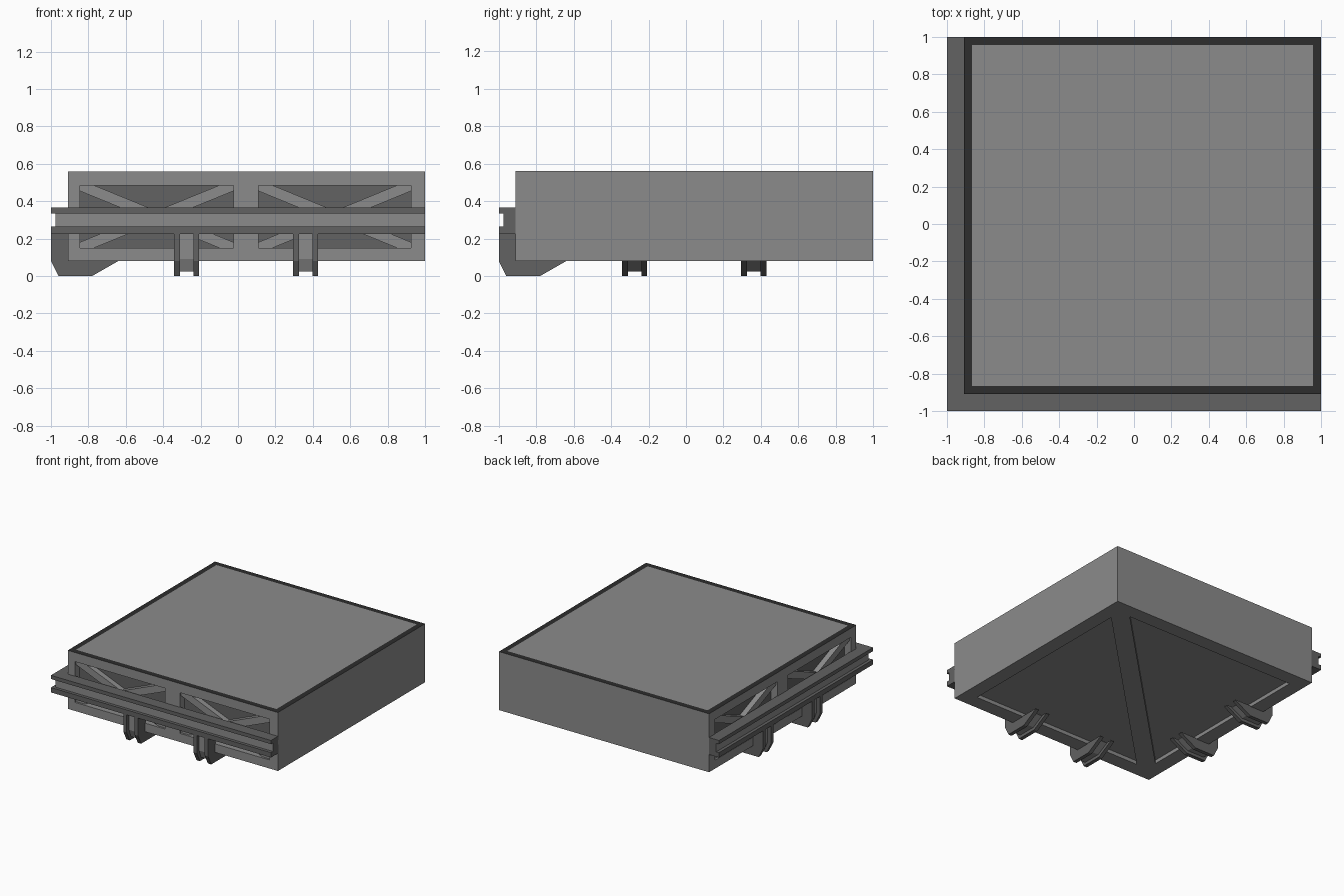
import bpy, bmesh
from mathutils import Vector

if "Cube" in bpy.data.objects:
    bpy.data.objects.remove(bpy.data.objects["Cube"])


def material(name, v):
    m = bpy.data.materials.new(name)
    m.diffuse_color = (v, v, v, 1)
    m.use_nodes = True
    m.node_tree.nodes["Principled BSDF"].inputs["Base Color"].default_value = m.diffuse_color
    return m


LIGHT = material("light_grey", 0.26)
MID = material("mid_grey", 0.122)
DARK = material("near_black", 0.026)


def add_prism(bm, pts, axis, lo, hi, swap=False):
    """Extrude a 2D outline along an axis; swap mirrors across the x=y diagonal."""
    def place(p, d):
        a, b = p
        v = {"x": (d, a, b), "y": (a, d, b), "z": (a, b, d)}[axis]
        return (v[1], v[0], v[2]) if swap else v
    low = [bm.verts.new(place(p, lo)) for p in pts]
    top = [bm.verts.new(place(p, hi)) for p in pts]
    n = len(pts)
    bm.faces.new(low[::-1])
    bm.faces.new(top)
    for i in range(n):
        j = (i + 1) % n
        bm.faces.new((low[i], low[j], top[j], top[i]))


def rect(a0, a1, b0, b1):
    return [(a0, b0), (a1, b0), (a1, b1), (a0, b1)]


def finish(bm, name, *mats):
    bmesh.ops.recalc_face_normals(bm, faces=bm.faces[:])
    me = bpy.data.meshes.new(name)
    bm.to_mesh(me)
    bm.free()
    for m in mats:
        me.materials.append(m)
    ob = bpy.data.objects.new(name, me)
    bpy.context.collection.objects.link(ob)
    return ob


WINDOWS = [(-0.845, -0.025), (0.11, 0.925)]
WZ0, WZ1 = 0.15, 0.485
SIDES = [("front", False), ("left", True)]

# Main block with a dark border on the roof
bm = bmesh.new()
add_prism(bm, rect(-0.91, 1, -0.91, 1), "z", 0.08, 0.56)
bmesh.ops.recalc_face_normals(bm, faces=bm.faces[:])
roof = [f for f in bm.faces if f.normal.z > 0.9]
for f in bmesh.ops.inset_region(bm, faces=roof, thickness=0.0625)["faces"]:
    f.material_index = 2
body = finish(bm, "main_block", LIGHT, MID, DARK)

# Cutter: window recesses on two sides, triangular recesses underneath
bm = bmesh.new()
for _, swap in SIDES:
    for a0, a1 in WINDOWS:
        add_prism(bm, rect(a0, a1, WZ0, WZ1), "y", -1.1, -0.85, swap)
    tri = [(-0.79, -0.69), (0.78, 0.88), (-0.79, 0.88)]
    add_prism(bm, tri, "z", 0.0, 0.11, swap)
cutter = finish(bm, "recess_cutter", LIGHT)
cutter.hide_render = True

mod = body.modifiers.new("recesses", "BOOLEAN")
mod.operation = "DIFFERENCE"
mod.solver = "EXACT"
mod.object = cutter
bpy.context.view_layer.objects.active = body
body.select_set(True)
bpy.ops.object.modifier_apply(modifier=mod.name)
bpy.data.objects.remove(cutter, do_unlink=True)

# Recess backs are mid grey
for p in body.data.polygons:
    c, n = p.center, p.normal
    if (n.y < -0.9 and abs(c.y + 0.85) < 0.01) or (n.x < -0.9 and abs(c.x + 0.85) < 0.01):
        p.material_index = 1

# Crossed braces inside each window
A, B = 0.075, 0.031
for side, swap in SIDES:
    bm = bmesh.new()
    for x0, x1 in WINDOWS:
        for (s, e), d in (((x0, x1), 0.0), ((x1, x0), 0.001)):
            a = A if e > s else -A
            pts = [(s, WZ1), (s + a, WZ1), (e, WZ0 + B), (e, WZ0), (e - a, WZ0), (s, WZ1 - B)]
            add_prism(bm, pts, "y", -0.895 + d, -0.845, swap)
    finish(bm, side + "_braces", LIGHT)

# Grooved rails along two sides: two flanges and a set-back web
for side, swap in SIDES:
    start = -0.91 if swap else -1.0
    bm = bmesh.new()
    for z0, z1 in ((0.225, 0.265), (0.335, 0.365)):
        add_prism(bm, rect(start, 1, z0, z1), "y", -1.0, -0.905, swap)
    finish(bm, side + "_rail_flanges", MID)
    bm = bmesh.new()
    add_prism(bm, rect(-0.91 if swap else -0.975, 1, 0.265, 0.335), "y", -0.975, -0.905, swap)
    bm.normal_update()
    for f in bm.faces:
        c = f.calc_center_median()
        if (c.y if swap else c.x) > 0.99:
            f.material_index = 1
    finish(bm, side + "_rail_web", LIGHT, MID)

# Hooked brackets under the rails: two cheek plates and a recessed core
CHEEK = [(-1, 0.225), (-1, 0.08), (-0.96, 0), (-0.78, 0), (-0.64, 0.08), (-0.64, 0.085),
         (-0.905, 0.085), (-0.905, 0.225)]
CORE = [(-0.97, 0.225), (-0.97, 0.09), (-0.945, 0.025), (-0.79, 0.025), (-0.69, 0.08),
        (-0.69, 0.085), (-0.905, 0.085), (-0.905, 0.225)]
for side, swap in SIDES:
    for i, c in enumerate((-0.275, 0.362)):
        bm = bmesh.new()
        for x0, x1 in ((c - 0.067, c - 0.036), (c + 0.036, c + 0.067)):
            add_prism(bm, CHEEK, "x", x0, x1, swap)
        finish(bm, f"{side}_bracket_cheeks_{i + 1}", MID)
        bm = bmesh.new()
        add_prism(bm, CORE, "x", c - 0.036, c + 0.036, swap)
        finish(bm, f"{side}_bracket_core_{i + 1}", LIGHT)
